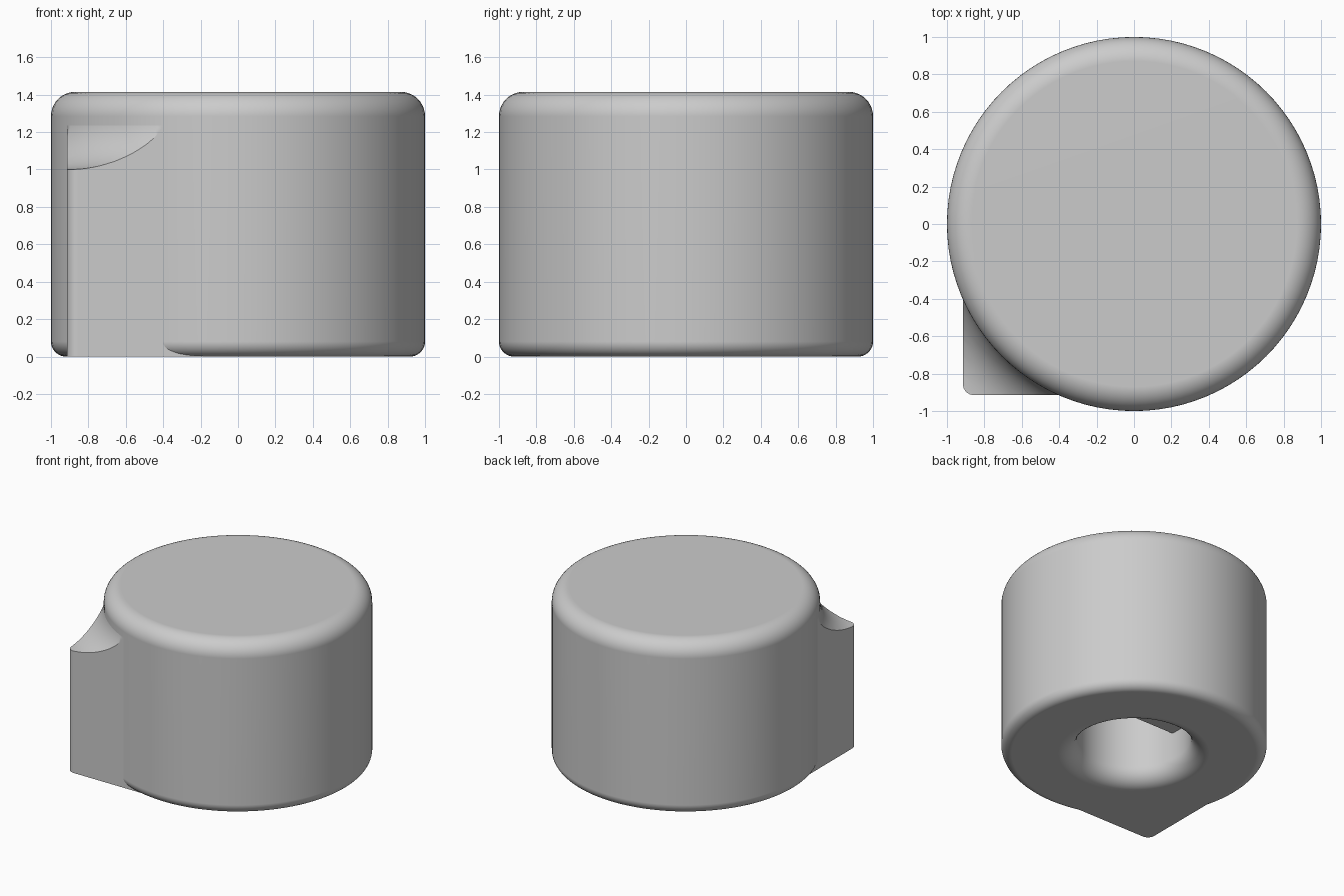
import bpy, bmesh
from math import sin, cos, pi, radians
from mathutils import Vector

default = bpy.data.objects.get("Cube")
if default:
    bpy.data.objects.remove(default, do_unlink=True)

grey = bpy.data.materials.new("plain grey")
grey.use_nodes = True
grey.diffuse_color = (0.6, 0.6, 0.6, 1)
grey.node_tree.nodes["Principled BSDF"].inputs["Base Color"].default_value = (0.6, 0.6, 0.6, 1)


def arc(cx, cy, r, start, end, steps=10):
    """Points on a circular arc, angles in degrees."""
    angles = [radians(start + (end - start) * i / steps) for i in range(steps + 1)]
    return [(cx + r * cos(a), cy + r * sin(a)) for a in angles]


def finish(name, bm):
    bmesh.ops.recalc_face_normals(bm, faces=bm.faces)
    mesh = bpy.data.meshes.new(name)
    bm.to_mesh(mesh)
    bm.free()
    mesh.materials.append(grey)
    obj = bpy.data.objects.new(name, mesh)
    bpy.context.collection.objects.link(obj)
    return obj


def lathe(name, profile, closed=False, steps=96):
    """Revolve an (r, z) profile around the z axis."""
    bm = bmesh.new()
    verts = [bm.verts.new((r, 0, z)) for r, z in profile]
    edges = [bm.edges.new(pair) for pair in zip(verts, verts[1:])]
    if closed:
        edges.append(bm.edges.new((verts[-1], verts[0])))
    bmesh.ops.spin(bm, geom=verts + edges, cent=(0, 0, 0), axis=(0, 0, 1),
                   angle=2 * pi, steps=steps, use_duplicate=False)
    bmesh.ops.remove_doubles(bm, verts=bm.verts, dist=0.0001)
    return finish(name, bm)


def prism(name, outline, z0, z1):
    """Extrude an (x, y) outline from z0 up to z1."""
    bm = bmesh.new()
    base = bm.faces.new([bm.verts.new((x, y, z0)) for x, y in outline])
    top = bmesh.ops.extrude_face_region(bm, geom=[base])["geom"]
    bmesh.ops.translate(bm, vec=Vector((0, 0, z1 - z0)),
                        verts=[v for v in top if isinstance(v, bmesh.types.BMVert)])
    return finish(name, bm)


def smooth(obj):
    bpy.ops.object.select_all(action="DESELECT")
    obj.select_set(True)
    bpy.context.view_layer.objects.active = obj
    bpy.ops.object.shade_smooth_by_angle(angle=radians(30))
    weighted = obj.modifiers.new("even shading", "WEIGHTED_NORMAL")
    weighted.keep_sharp = True


height, bore, ceiling = 1.415, 0.43, 1.1

# Round body with rounded rims and a blind bore from below
body = lathe("knob_body",
             [(0, height)]
             + arc(0.87, height - 0.13, 0.13, 90, 0)
             + arc(0.92, 0.08, 0.08, 0, -90)
             + arc(bore + 0.14, 0.14, 0.14, 270, 180)
             + [(bore, ceiling), (0, ceiling)])
smooth(body)

# Square corner pointer merging into the body
side = 0.915
pointer = prism("corner_pointer",
                [(-side, -0.1)] + arc(-side + 0.06, -side + 0.06, 0.06, 180, 270, 8)
                + [(-0.1, -side)], 0, 1.28)

# Concave scoop that sweeps the pointer's top up into the body
scoop = lathe("scoop_cutter",
              arc(1.28, 1.285, 0.285, 180, 270, 14)
              + [(1.6, 1.0), (1.6, 1.6), (0.995, 1.6)], closed=True)
scoop.hide_render = True
cut = pointer.modifiers.new("scoop", "BOOLEAN")
cut.operation = "DIFFERENCE"
cut.solver = "EXACT"
cut.object = scoop
bpy.context.view_layer.objects.active = pointer
bpy.ops.object.modifier_apply(modifier="scoop")
bpy.data.objects.remove(scoop, do_unlink=True)
smooth(pointer)

# Flat drive blade spanning the bore
prism("drive_blade",
      [(-0.435, -0.06), (0.435, -0.06), (0.435, 0.06), (-0.435, 0.06)], 0.36, ceiling + 0.02)
